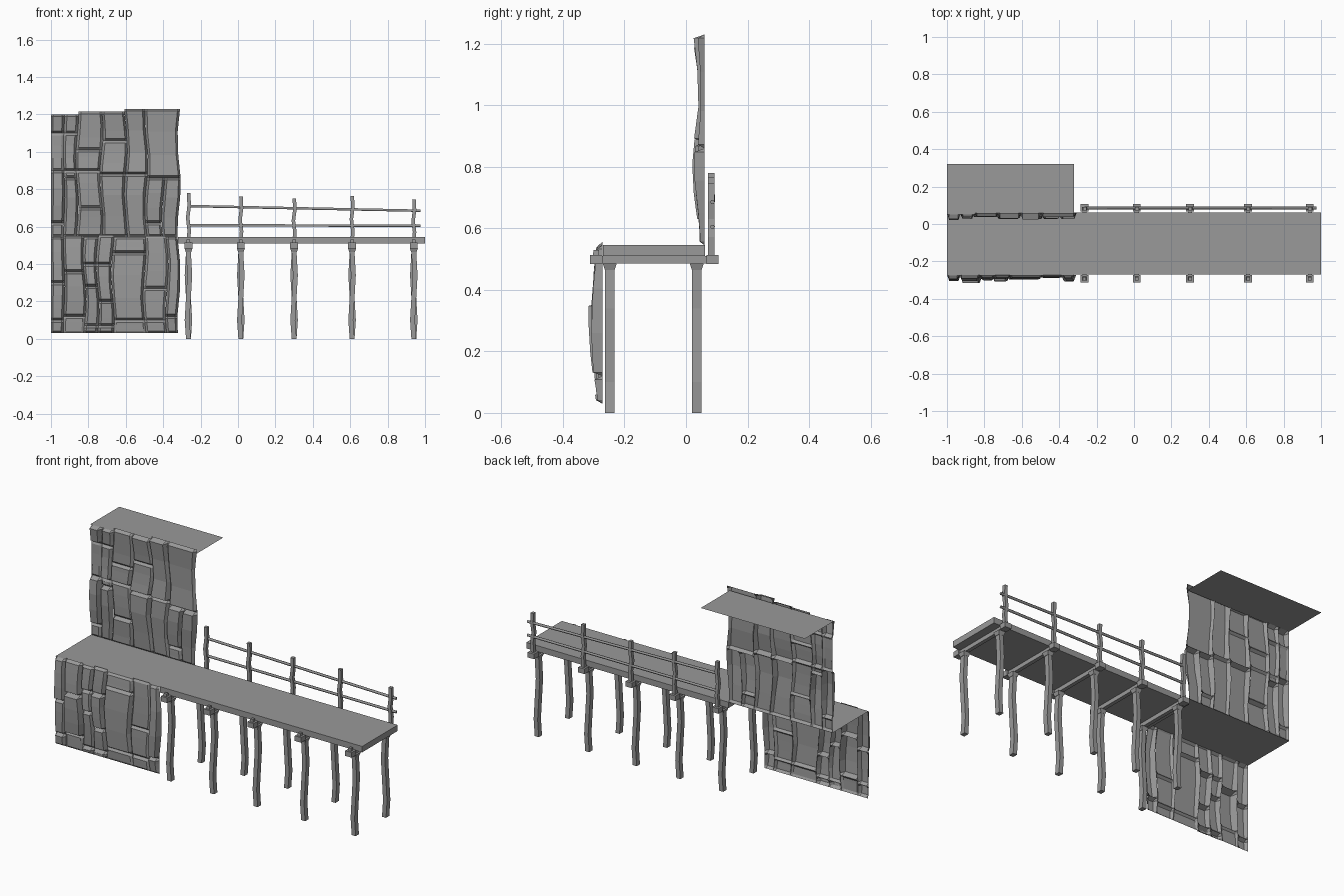
import bpy
import bmesh
import math
import random

random.seed(4)
if "Cube" in bpy.data.objects:
    bpy.data.objects.remove(bpy.data.objects["Cube"], do_unlink=True)

grey = bpy.data.materials.new("weathered grey")
grey.use_nodes = True
tone = (0.32, 0.32, 0.32, 1)
grey.diffuse_color = tone
grey.node_tree.nodes["Principled BSDF"].inputs["Base Color"].default_value = tone


def finish(name, bm):
    mesh = bpy.data.meshes.new(name)
    bm.to_mesh(mesh)
    bm.free()
    mesh.materials.append(grey)
    obj = bpy.data.objects.new(name, mesh)
    bpy.context.collection.objects.link(obj)
    return obj


def sweep(bm, rings):
    """Skin a closed bar through rectangles given as (x, y, z, width, depth)."""
    loops = []
    for x, y, z, w, d in rings:
        loops.append([bm.verts.new((x + sx * w / 2, y + sy * d / 2, z))
                      for sx, sy in ((-1, -1), (1, -1), (1, 1), (-1, 1))])
    for a, b in zip(loops, loops[1:]):
        for i in range(4):
            j = (i + 1) % 4
            bm.faces.new((a[i], a[j], b[j], b[i]))
    bm.faces.new(loops[0][::-1])
    bm.faces.new(loops[-1])


def box(bm, x0, x1, y0, y1, z0, z1):
    x, y, w, d = (x0 + x1) / 2, (y0 + y1) / 2, x1 - x0, y1 - y0
    sweep(bm, [(x, y, z0, w, d), (x, y, z1, w, d)])


def sheet(name, x0, x1, y0, y1, z):
    bm = bmesh.new()
    bm.faces.new([bm.verts.new(p) for p in
                  ((x0, y0, z), (x1, y0, z), (x1, y1, z), (x0, y1, z))])
    finish(name, bm)


# Rock faces: open-backed chamfered stones, stacked in wavy columns
def rock_wall(name, columns, back, swell):
    bm = bmesh.new()

    def wavy(x, z):
        return x + min(1, (x + 1) * 6) * 0.009 * math.sin(z * 13 + x * 9)

    for x0, x1, levels in columns:
        for z0, z1 in zip(levels, levels[1:]):
            depth = random.choice((0.35, 0.6, 0.8, 1.0))
            tilt = random.uniform(-0.25, 0.25)
            inset = 0.012
            steps = [0, 0, 0.33, 0.67, 1, 1]
            rows = []
            for r, t in enumerate(steps):
                rim = r in (0, 5)
                z = z0 + (z1 - z0) * t
                if not rim:
                    z += inset * ((t == 0) - (t == 1))
                row = []
                for c, x in enumerate((x0, x0 + inset, x1 - inset, x1)):
                    out = 0
                    if not rim and c in (1, 2):
                        out = swell(z) * depth * (1 + tilt * (t - 0.5))
                    row.append(bm.verts.new((wavy(x, z), back - out, z)))
                rows.append(row)
            for a, b in zip(rows, rows[1:]):
                for i in range(3):
                    bm.faces.new((a[i], a[i + 1], b[i + 1], b[i]))
    bmesh.ops.remove_doubles(bm, verts=bm.verts, dist=0.0005)
    finish(name, bm)


rock_wall("upper_rock_wall", [
    (-1, -0.93, (0.545, 0.62, 0.9, 1.1, 1.2)),
    (-0.93, -0.86, (0.545, 0.86, 0.9, 1.1, 1.2)),
    (-0.86, -0.73, (0.545, 0.7, 0.9, 1.01, 1.215)),
    (-0.73, -0.6, (0.545, 0.88, 1.06, 1.215)),
    (-0.6, -0.49, (0.545, 0.88, 1.23)),
    (-0.49, -0.4, (0.545, 0.62, 0.86)),
    (-0.4, -0.315, (0.545, 0.86)),
    (-0.49, -0.315, (0.86, 1.23)),
], 0.06, lambda z: 0.018 + 0.022 * math.sin((z - 0.55) * 6.5) ** 2)

rock_wall("lower_rock_wall", [
    (-1, -0.93, (0.03, 0.1, 0.3, 0.545)),
    (-0.93, -0.82, (0.03, 0.12, 0.36, 0.55)),
    (-0.82, -0.75, (0.03, 0.07, 0.28, 0.4, 0.545)),
    (-0.75, -0.67, (0.03, 0.07, 0.2, 0.4, 0.555)),
    (-0.67, -0.5, (0.03, 0.1, 0.46, 0.545)),
    (-0.5, -0.38, (0.03, 0.1, 0.27, 0.55)),
    (-0.38, -0.315, (0.03, 0.12, 0.545)),
], -0.272, lambda z: 0.014 + 0.03 * math.sin(min(z / 0.6, 1) * math.pi))

# Ground ledges behind each rock face
sheet("upper_ledge", -1, -0.32, 0.05, 0.32, 1.2)
sheet("lower_ledge", -1, -0.32, -0.275, 0.062, 0.545)

# Walkway slab
bm = bmesh.new()
box(bm, -0.32, 1, -0.27, 0.062, 0.51, 0.545)
finish("walkway_deck", bm)

# Supports: bent legs, crossbeam, end blocks and railing posts
stations = [(-0.265, 0.78), (0.015, 0.76), (0.3, 0.75), (0.61, 0.765), (0.94, 0.745)]
bend = [(0, 0), (0.1, -0.007), (0.22, 0), (0.34, 0.007), (0.465, 0)]
legs, beams, posts = bmesh.new(), bmesh.new(), bmesh.new()
for x, top in stations:
    for y, side in ((-0.248, 1), (0.035, -1)):
        sweep(legs, [(x + side * dx, y, z, 0.026, 0.031) for z, dx in bend])
        sweep(legs, [(x, y, 0.465, 0.03, 0.032), (x, y, 0.486, 0.044, 0.046)])
    box(beams, x - 0.011, x + 0.011, -0.28, 0.075, 0.486, 0.51)
    for y in (-0.292, 0.086):
        box(beams, x - 0.021, x + 0.021, y - 0.02, y + 0.02, 0.484, 0.514)
    sweep(beams, [(x, -0.292, 0.514, 0.02, 0.02), (x, -0.292, 0.53, 0.018, 0.018)])
    sway = (0, 0.004, -0.004, 0.004, 0.001)
    sweep(posts, [(x + dx, 0.082, 0.514 + (top - 0.514) * i / 4, 0.019, 0.02)
                  for i, dx in enumerate(sway)])
finish("support_legs", legs)
finish("crossbeams", beams)
finish("railing_posts", posts)

# Handrails: slim bars running along the posts
for name, z_start, z_end in (("upper_rail", 0.71, 0.685), ("lower_rail", 0.607, 0.605)):
    curve = bpy.data.curves.new(name, "CURVE")
    curve.dimensions = "3D"
    curve.bevel_depth = 0.0075
    curve.bevel_resolution = 1
    curve.use_fill_caps = True
    line = curve.splines.new("POLY")
    line.points.add(1)
    line.points[0].co = (-0.265, 0.086, z_start, 1)
    line.points[1].co = (0.975, 0.086, z_end, 1)
    curve.materials.append(grey)
    bpy.context.collection.objects.link(bpy.data.objects.new(name, curve))
